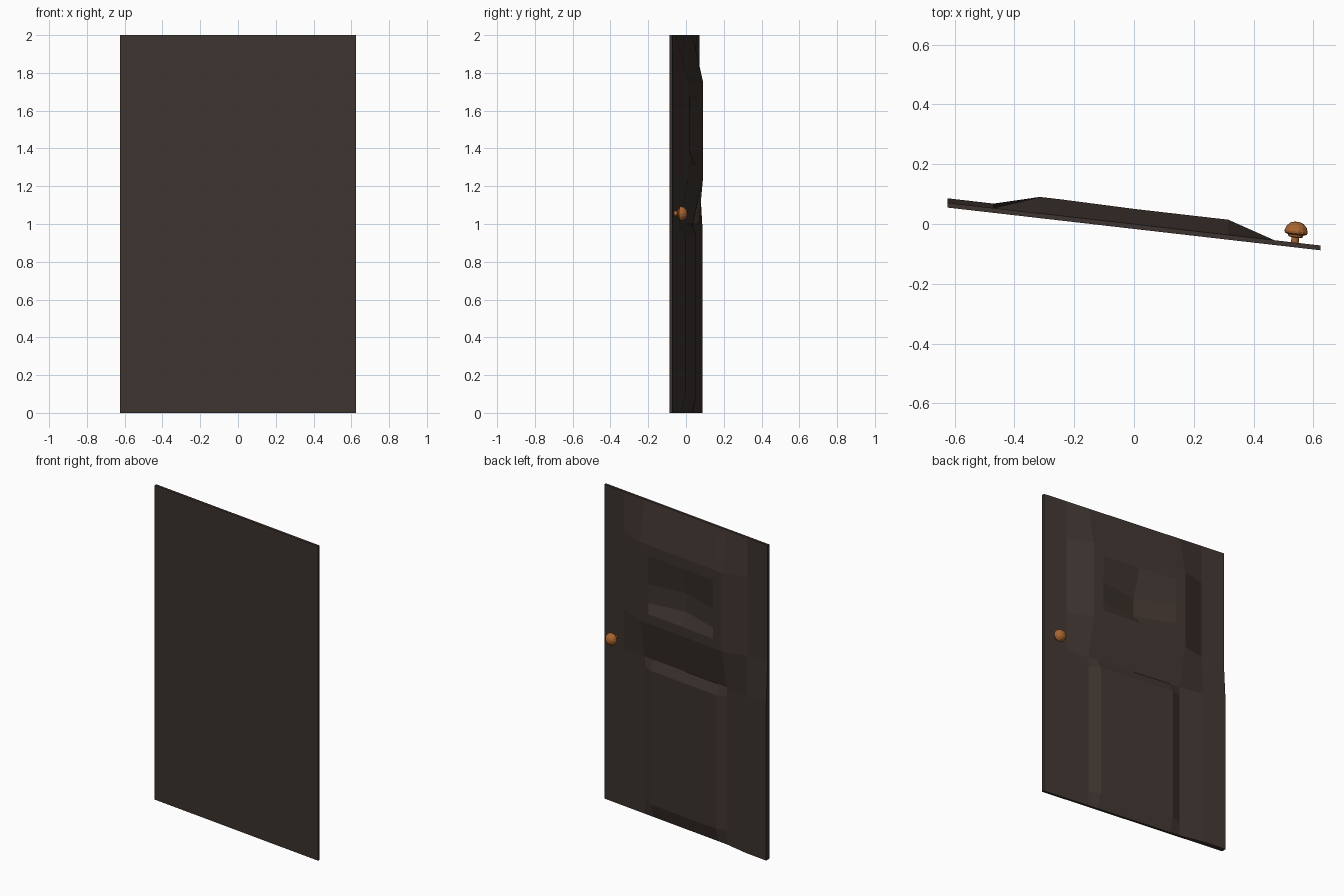
import bpy, bmesh, math
from mathutils import Matrix, Vector

if "Cube" in bpy.data.objects:
    bpy.data.objects.remove(bpy.data.objects["Cube"])


def material(name, color):
    m = bpy.data.materials.new(name)
    m.diffuse_color = (*color, 1)
    m.use_nodes = True
    m.node_tree.nodes["Principled BSDF"].inputs["Base Color"].default_value = m.diffuse_color
    return m


def make_object(name, bm, mat):
    bmesh.ops.recalc_face_normals(bm, faces=bm.faces[:])
    me = bpy.data.meshes.new(name)
    bm.to_mesh(me)
    bm.free()
    me.materials.append(mat)
    ob = bpy.data.objects.new(name, me)
    bpy.context.collection.objects.link(ob)
    return ob


SLOPE = -0.1145


def front(x):
    # the door stands slightly ajar, so its front plane is skewed
    return -0.0165 + SLOPE * x


def relief(x, z):
    # thickness of the carved door at each grid point
    ax = abs(x)
    if z > 1.9:
        return 0.016
    if z > 1.2:                                  # raised upper panel
        if ax > 0.4:
            return 0.016
        if ax < 0.1 and 1.35 < z < 1.55:         # hollow in the panel
            return 0.012
        return 0.067 if x >= 0 else 0.071
    if x < -0.4:                                 # thick hinge side
        return 0.031
    if ax < 0.28 and 0.05 < z < 0.97:            # raised lower panel
        return 0.042
    return 0.016


# door slab: carved back grid, walls, flat front
cols = [-0.625, -0.47, -0.315, -0.25, 0, 0.25, 0.315, 0.47, 0.625]
rows = [0, 0.09, 0.94, 1.0, 1.25, 1.31, 1.38, 1.5, 1.68, 1.75, 2.0]
bm = bmesh.new()
grid = [[bm.verts.new((x, front(x) + relief(x, z), z)) for x in cols] for z in rows]
for lo, hi in zip(grid, grid[1:]):
    for i in range(len(cols) - 1):
        bm.faces.new((lo[i], lo[i + 1], hi[i + 1], hi[i]))
rim = [e for e in bm.edges if e.is_boundary]
out = bmesh.ops.extrude_edge_only(bm, edges=rim)["geom"]
for v in out:
    if isinstance(v, bmesh.types.BMVert):
        v.co.y = front(v.co.x)
bmesh.ops.contextual_create(bm, geom=[e for e in bm.edges if e.is_boundary])
make_object("door_panel", bm, material("dark_wood", (0.048, 0.034, 0.028)))

# knob: stem, collar and dome turned around the door normal
profile = [(0, 0), (0.013, 0), (0.013, 0.028), (0.024, 0.030), (0.026, 0.037),
           (0.037, 0.041), (0.039, 0.049), (0.034, 0.064), (0.022, 0.076),
           (0.010, 0.080), (0, 0.081)]
bm = bmesh.new()
vs = [bm.verts.new((r, h, 0)) for r, h in profile]
es = [bm.edges.new(p) for p in zip(vs, vs[1:])]
bmesh.ops.spin(bm, geom=vs + es, cent=(0, 0, 0), axis=(0, 1, 0),
               angle=math.tau, steps=14, use_duplicate=False)
bmesh.ops.remove_doubles(bm, verts=bm.verts[:], dist=0.0005)
knob = make_object("door_knob", bm, material("copper", (0.40, 0.13, 0.03)))
knob.matrix_world = (Matrix.Translation(Vector((0.537, front(0.537) + 0.005, 1.055)))
                     @ Matrix.Rotation(math.atan(SLOPE), 4, 'Z'))
